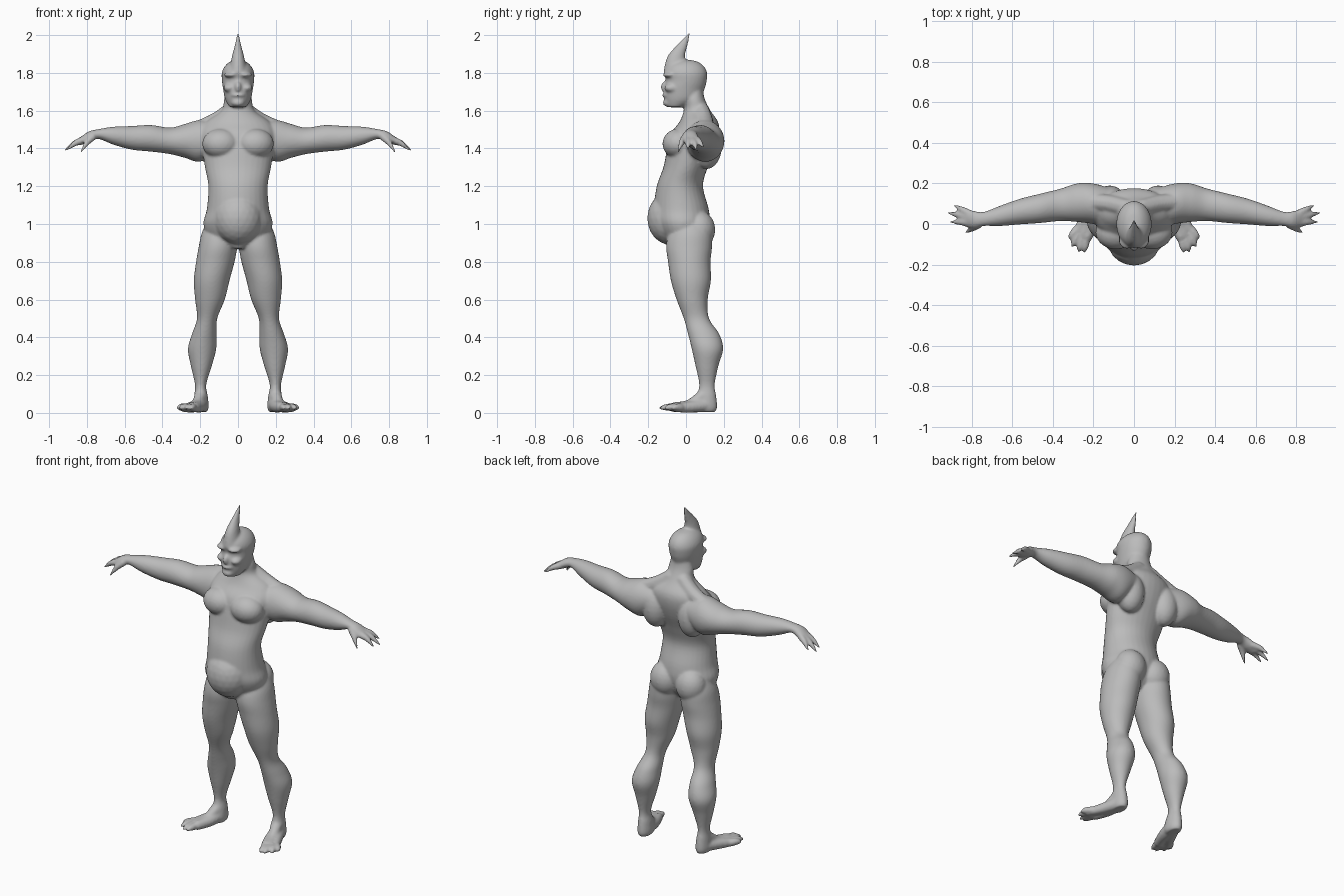
import bpy
import bmesh
import math
from mathutils import Matrix, Vector

cube = bpy.data.objects.get("Cube")
if cube:
    bpy.data.objects.remove(cube, do_unlink=True)

SEGMENTS = 32
bm = bmesh.new()


def spline(rows, steps=5):
    """Pass a smooth curve through the rows of numbers."""
    rows = [Vector(row) for row in rows]
    result = []
    for i in range(len(rows) - 1):
        before, start = rows[max(i - 1, 0)], rows[i]
        end, after = rows[i + 1], rows[min(i + 2, len(rows) - 1)]
        for k in range(steps):
            t = k / steps
            result.append(start + (end - before) * (t / 2)
                          + (before * 2 - start * 5 + end * 4 - after) * (t * t / 2)
                          + (start * 3 - before - end * 3 + after) * (t ** 3 / 2))
    return result + [rows[-1]]


def loft(rows, along="z", side=1):
    """Skin oval rings: position, then low and high limits on two axes."""
    rings = []
    for pos, a_low, a_high, b_low, b_high in spline(rows):
        ring = []
        for k in range(SEGMENTS):
            angle = math.tau * k / SEGMENTS
            a = (a_low + a_high) / 2 + (a_high - a_low) / 2 * math.cos(angle)
            b = (b_low + b_high) / 2 + (b_high - b_low) / 2 * math.sin(angle)
            point = (a, b, pos) if along == "z" else (pos, a, b)
            ring.append(bm.verts.new((point[0] * side, point[1], point[2])))
        rings.append(ring)
    for lower, upper in zip(rings, rings[1:]):
        for k in range(SEGMENTS):
            n = (k + 1) % SEGMENTS
            bm.faces.new((lower[k], lower[n], upper[n], upper[k]))
    bm.faces.new(rings[0][::-1])
    bm.faces.new(rings[-1])


def centred(rows):
    """Rings symmetric about the middle: height, half width, front, back."""
    loft([(z, -half, half, front, back) for z, half, front, back in rows])


def ball(centre, radii, side=1, detail=3):
    x, y, z = centre
    matrix = Matrix.Translation((x * side, y, z)) @ Matrix.Diagonal((*radii, 1))
    bmesh.ops.create_icosphere(bm, subdivisions=detail, radius=1, matrix=matrix)


def chain(points, side=1, steps=8):
    """Overlapping balls along a path of x, y, z and radius."""
    for x, y, z, radius in spline(points, steps):
        ball((x, y, z), (radius, radius, radius), side, detail=2)


# Torso and neck
centred([(.87, .05, -.09, .06), (.92, .15, -.12, .1), (1, .183, -.16, .125),
         (1.08, .165, -.17, .12), (1.2, .157, -.155, .09), (1.3, .175, -.12, .115),
         (1.4, .19, -.1, .155), (1.48, .2, -.08, .175), (1.54, .17, -.035, .17),
         (1.6, .088, -.012, .13), (1.66, .074, -.01, .1), (1.71, .06, 0, .09)])
ball((0, -.085, 1.03), (.13, .12, .14))

# Head and face
centred([(1.618, .045, -.1, -.01), (1.66, .068, -.115, .07), (1.72, .08, -.118, .1),
         (1.76, .085, -.108, .11), (1.8, .086, -.115, .112), (1.835, .07, -.1, .095),
         (1.86, .042, -.06, .06), (1.87, .01, -.01, .01)])
ball((0, -.11, 1.725), (.018, .024, .03))
ball((0, -.1, 1.682), (.04, .028, .009))
ball((0, -.095, 1.642), (.036, .028, .022))

# Horn
centred([(1.8, .05, -.12, -.01), (1.86, .038, -.108, -.005), (1.9, .029, -.09, -.004),
         (1.95, .016, -.047, .01), (2.01, .004, .012, .024)])

for side in (1, -1):
    # Brow and cheek
    ball((.035, -.085, 1.79), (.04, .038, .016), side)
    ball((.045, -.075, 1.72), (.032, .04, .024), side)

    # Chest, shoulder blade, trapezius and buttock
    ball((.09, -.04, 1.425), (.1, .085, .08), side)
    ball((.12, .11, 1.41), (.08, .08, .12), side)
    chain([(.04, .08, 1.6, .045), (.12, .1, 1.545, .045), (.23, .11, 1.495, .045)], side)
    ball((.085, .07, .97), (.09, .085, .1), side)

    # Arm
    loft([(.1, -.02, .17, 1.39, 1.53), (.2, 0, .2, 1.33, 1.55), (.28, .01, .2, 1.35, 1.53),
          (.36, .015, .175, 1.37, 1.51), (.46, .005, .15, 1.383, 1.524),
          (.56, -.002, .125, 1.393, 1.519), (.66, -.01, .09, 1.42, 1.515),
          (.74, -.01, .06, 1.45, 1.502), (.79, -.02, .065, 1.432, 1.49),
          (.84, -.012, .072, 1.415, 1.455)], "x", side)

    # Fingers and thumb
    for base, tip in (((.81, .05, 1.45), (.885, .092, 1.405)),
                      ((.82, .035, 1.445), (.918, .056, 1.388)),
                      ((.82, .01, 1.445), (.905, .01, 1.393)),
                      ((.77, -.005, 1.46), (.83, -.042, 1.383))):
        knuckle = Vector(base).lerp(Vector(tip), .5) + Vector((0, 0, .008))
        chain([(*base, .021), (*knuckle, .016), (*tip, .006)], side)

    # Leg
    loft([(1.02, .05, .16, -.04, .1), (.95, .01, .193, -.09, .135),
          (.88, .005, .208, -.105, .138), (.8, .018, .222, -.095, .13),
          (.7, .045, .234, -.08, .132), (.6, .07, .227, -.05, .115),
          (.5, .11, .217, -.012, .122), (.42, .113, .243, .01, .175),
          (.34, .115, .265, .03, .197), (.25, .138, .25, .05, .172),
          (.15, .168, .228, .07, .152), (.09, .16, .232, .055, .16),
          (.03, .155, .235, .04, .165), (.005, .165, .225, .06, .155)], "z", side)

    # Foot: inner edge, outer edge and instep
    chain([(.195, .11, .045, .042), (.205, .02, .034, .034), (.23, -.06, .03, .028)], side)
    chain([(.205, .1, .04, .036), (.25, .01, .03, .03), (.285, -.05, .025, .022)], side)
    chain([(.198, .09, .09, .035), (.22, .02, .045, .028), (.25, -.05, .034, .022)], side)

    # Toes
    for base, tip in (((.232, -.06), (.245, -.138)), ((.255, -.06), (.272, -.135)),
                      ((.275, -.05), (.305, -.11)), ((.285, -.03), (.318, -.07))):
        middle = Vector(base).lerp(Vector(tip), .6)
        chain([(*base, .028, .022), (*middle, .03, .018), (*tip, .024, .007)], side)

bmesh.ops.recalc_face_normals(bm, faces=bm.faces)
mesh = bpy.data.meshes.new("body")
bm.to_mesh(mesh)
bm.free()
body = bpy.data.objects.new("body", mesh)
bpy.context.collection.objects.link(body)

# Skin colour
skin = bpy.data.materials.new("grey skin")
skin.use_nodes = True
colour = (.5, .5, .5, 1)
skin.diffuse_color = colour
skin.node_tree.nodes["Principled BSDF"].inputs["Base Color"].default_value = colour
mesh.materials.append(skin)

# Fuse all the parts into one smooth surface
fuse = body.modifiers.new("fuse", "REMESH")
fuse.mode = "VOXEL"
fuse.voxel_size = .007
fuse.use_smooth_shade = True
soften = body.modifiers.new("soften", "SMOOTH")
soften.factor = .5
soften.iterations = 7
